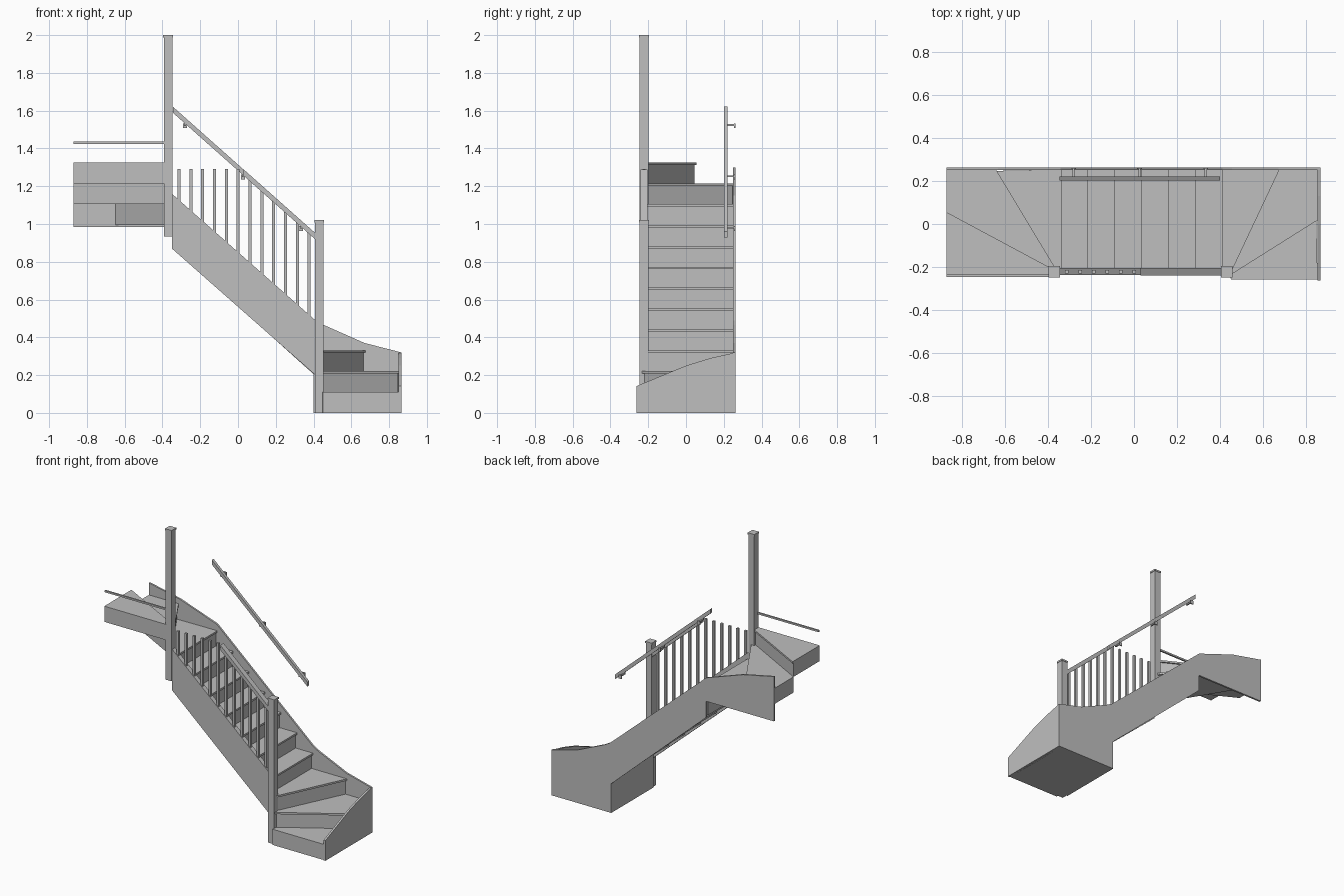
import bpy
import bmesh
from mathutils import Vector

old = bpy.data.objects.get("Cube")
if old:
    bpy.data.objects.remove(old, do_unlink=True)

grey = bpy.data.materials.new("plain_grey")
grey.use_nodes = True
COLOUR = (0.52, 0.52, 0.52, 1)
grey.diffuse_color = COLOUR
grey.node_tree.nodes["Principled BSDF"].inputs["Base Color"].default_value = COLOUR


def prism(name, points, extrude):
    """Flat outline of 3D points pushed along a vector into a solid."""
    bm = bmesh.new()
    face = bm.faces.new([bm.verts.new(p) for p in points])
    out = bmesh.ops.extrude_face_region(bm, geom=[face])
    moved = [v for v in out["geom"] if isinstance(v, bmesh.types.BMVert)]
    bmesh.ops.translate(bm, verts=moved, vec=Vector(extrude))
    bmesh.ops.recalc_face_normals(bm, faces=bm.faces)
    mesh = bpy.data.meshes.new(name)
    bm.to_mesh(mesh)
    bm.free()
    mesh.materials.append(grey)
    obj = bpy.data.objects.new(name, mesh)
    bpy.context.collection.objects.link(obj)
    return obj


def box(name, x0, x1, y0, y1, z0, z1):
    corners = [(x0, y0, z0), (x1, y0, z0), (x1, y1, z0), (x0, y1, z0)]
    return prism(name, corners, (0, 0, z1 - z0))


def side_panel(name, outline, y0, y1):
    """Outline in x and z, thick along y."""
    return prism(name, [(x, y0, z) for x, z in outline], (0, y1 - y0, 0))


# Nosing lines: inner end, outer end, from the bottom step upwards
RISE, GOING, TREAD, NOSE = 0.1105, 0.1245, 0.013, 0.011
BACK, INNER = 0.252, -0.205
lines = [((0.45, -0.258), (0.852, -0.258)),
         ((0.45, -0.235), (0.852, 0.018)),
         ((0.45, -0.225), (0.675, BACK))]
lines += [((0.41 - GOING * i, INNER), (0.41 - GOING * i, BACK)) for i in range(7)]
lines += [((-0.365, INNER), (-0.64, BACK)),
          ((-0.385, INNER), (-0.87, 0.055)),
          ((-0.385, -0.247), (-0.87, -0.247))]
lines = [(Vector(a), Vector(b)) for a, b in lines]
outer_corner = {1: Vector((0.852, BACK)), 10: Vector((-0.87, BACK))}


def riser_line(i):
    """Nosing line set back to the riser face."""
    a, b = lines[i]
    if i in (0, len(lines) - 1):
        return a, b
    d = (b - a).normalized()
    back = Vector((-d.y, d.x)) * NOSE
    a2, b2 = a + back, b + back
    # Keep the outer end inside the stair footprint
    b2.x = max(b2.x, -0.87)
    b2.y = min(b2.y, BACK)
    return a2, b2


# Steps: solid body with an overhanging tread
for i in range(len(lines) - 1):
    top = RISE * (i + 1)
    low = 0 if i < 3 else top - RISE
    far_a, far_b = riser_line(i + 1)
    corner = [outer_corner[i]] if i in outer_corner else []
    for part, (a, b), z0, z1 in (("step_body", riser_line(i), low, top - TREAD),
                                 ("tread", lines[i], top - TREAD, top)):
        outline = [a, b] + corner + [far_b, far_a]
        prism(f"{part}_{i + 1}", [(p.x, p.y, z0) for p in outline], (0, 0, z1 - z0))

# Stringers
side_panel("front_stringer",
           [(-0.35, 0.87), (0.41, 0.2), (0.41, 0.49), (-0.35, 1.16)], -0.237, -0.205)
side_panel("back_stringer",
           [(0.865, 0), (0.4, 0), (0.4, 0.205), (-0.34, 0.87), (-0.34, 0.985),
            (-0.87, 0.985), (-0.87, 1.3), (-0.63, 1.25), (-0.34, 1.15),
            (0.41, 0.49), (0.455, 0.465), (0.67, 0.37), (0.865, 0.32)], 0.25, 0.263)
prism("end_stringer",
      [(0.851, y, z) for y, z in ((-0.262, 0), (0.263, 0), (0.263, 0.32),
                                  (0.13, 0.29), (0, 0.25), (-0.262, 0.142))],
      (0.014, 0, 0))

# Newel posts with caps
for name, x, z0, z1 in (("lower_newel", 0.43, 0, 1.02), ("upper_newel", -0.37, 0.935, 2)):
    box(name, x - 0.023, x + 0.023, -0.245, -0.199, z0, z1 - 0.012)
    box(name + "_cap", x - 0.026, x + 0.026, -0.248, -0.196, z1 - 0.012, z1)

# Sloping handrails
SLOPE = 0.888
HEADROOM = 1.292


def rail_z(x):
    return 1.605 - SLOPE * (x + 0.345)


def handrail(name, x0, x1, y0, y1, half):
    side_panel(name, [(x0, rail_z(x0) - half), (x1, rail_z(x1) - half),
                      (x1, rail_z(x1) + half), (x0, rail_z(x0) + half)], y0, y1)


handrail("wall_handrail", -0.345, 0.4, 0.201, 0.221, 0.016)
handrail("front_handrail", 0.03, 0.41, -0.24, -0.204, 0.017)

# Wall rail brackets
for i, x in enumerate((-0.28, 0.026, 0.333)):
    z = rail_z(x) - 0.012
    box(f"bracket_stem_{i}", x - 0.005, x + 0.005, 0.206, 0.216, z - 0.012, z)
    box(f"bracket_arm_{i}", x - 0.005, x + 0.005, 0.206, 0.258, z - 0.016, z - 0.007)
    box(f"bracket_plate_{i}", x - 0.011, x + 0.011, 0.255, 0.261, z - 0.028, z - 0.002)

# Balusters, cut level where the headroom ends
for i in range(12):
    x = -0.312 + 0.0626 * i
    foot = 1.15 - 0.882 * (x + 0.35)
    box(f"baluster_{i}", x - 0.008, x + 0.008, -0.23, -0.214,
        foot - 0.02, min(HEADROOM, rail_z(x)))

# Level rail over the top step
box("landing_rail", -0.87, -0.39, -0.245, -0.233, 1.424, 1.436)
